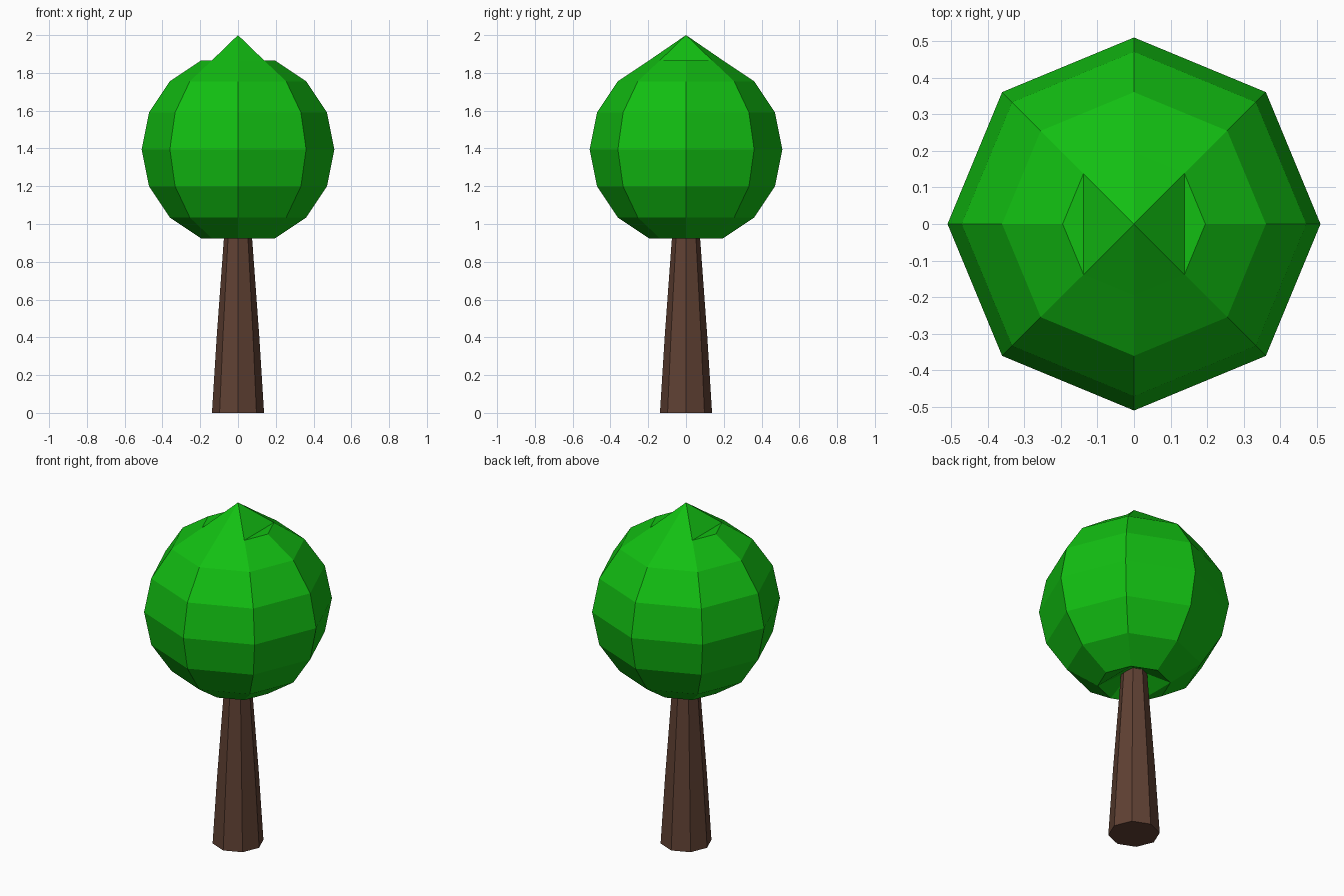
import bpy, math

if "Cube" in bpy.data.objects:
    bpy.data.objects.remove(bpy.data.objects["Cube"])

def material(name, rgb):
    m = bpy.data.materials.new(name)
    m.diffuse_color = (*rgb, 1)
    m.use_nodes = True
    m.node_tree.nodes["Principled BSDF"].inputs["Base Color"].default_value = m.diffuse_color
    return m

def rings(profile, n=8):
    """Octagonal rings and side quads for a (radius, z) profile, bottom to top."""
    verts = [(r * math.cos(math.tau * i / n), r * math.sin(math.tau * i / n), z)
             for r, z in profile for i in range(n)]
    faces = [(k * n + i, k * n + (i + 1) % n, (k + 1) * n + (i + 1) % n, (k + 1) * n + i)
             for k in range(len(profile) - 1) for i in range(n)]
    return verts, faces

def make(name, verts, faces, mat):
    me = bpy.data.meshes.new(name)
    me.from_pydata(verts, [], faces)
    me.materials.append(mat)
    me.update()
    ob = bpy.data.objects.new(name, me)
    bpy.context.collection.objects.link(ob)
    return ob

# Trunk: tapering octagonal post, closed at both ends
verts, faces = rings([(0.138, 0), (0.113, 0.4), (0.075, 0.92), (0.066, 1.05)])
faces += [tuple(range(7, -1, -1)), tuple(range(24, 32))]
make("trunk", verts, faces, material("bark brown", (0.115, 0.052, 0.033)))

# Foliage: faceted ball, pointed on top and dented underneath
R, CZ = 0.51, 1.395
angles = [math.radians(22.5 * k) for k in range(-3, 4)]
verts, faces = rings([(R * math.cos(a), CZ + R * math.sin(a)) for a in angles])
for first, pole_z, flip in ((0, 1.02, True), (48, 2.0, False)):
    pole = len(verts)
    verts.append((0, 0, pole_z))
    for q in range(4):
        a, b, c = (first + (2 * q + d) % 8 for d in (-1, 0, 1))
        if q % 2:   # front and back sectors fold towards the pole
            tris = [(a, b, pole), (b, c, pole)]
        else:       # side sectors keep a flat sliver at the rim
            tris = [(a, b, c), (a, c, pole)]
        faces += [t[::-1] if flip else t for t in tris]
make("foliage", verts, faces, material("leaf green", (0.006, 0.52, 0.006)))
